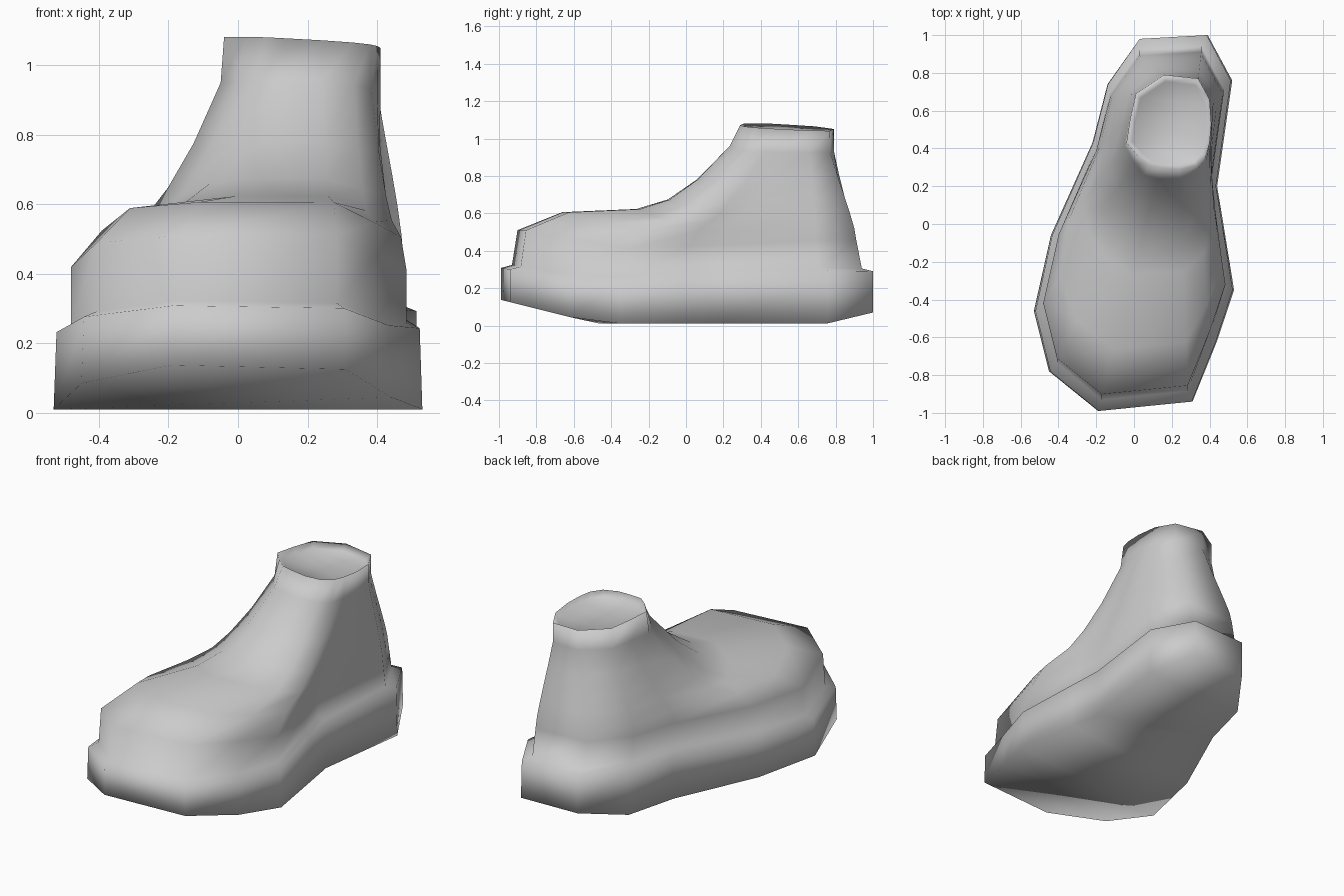
import bpy
import bmesh
from mathutils import Vector

cube = bpy.data.objects.get("Cube")
if cube:
    bpy.data.objects.remove(cube)

# Sole outline from the toe: right chain to the heel, then left chain back
OUTLINE = [(.31, -.94), (.44, -.62), (.53, -.35), (.47, .02), (.44, .2), (.52, .76), (.39, 1),
           (.03, .98), (-.14, .74), (-.22, .43), (-.44, -.06), (-.53, -.46), (-.45, -.78), (-.19, -.99)]
# Ankle opening, one point for each outline point
ANKLE = [(.24, .29), (.33, .31), (.38, .36), (.4, .43), (.41, .53), (.4, .66), (.34, .77),
         (.16, .79), (.01, .69), (-.02, .56), (-.04, .43), (.02, .36), (.08, .31), (.14, .3)]

# Height along the length of the shoe
SOLE_BOTTOM = [(-1, .14), (-.48, .01), (.75, .01), (1, .07)]
SOLE_TOP = [(-1, .31), (-.48, .23), (.2, .3), (1, .29)]
SIDE_TOP = [(-.88, .51), (-.42, .41), (1, .46)]

# Travel towards the ankle and climb, for the long instep and the steep heel
INSTEP = [(.2, .17), (.53, .2), (.67, .29), (.8, .48), (.95, .8), (1, 1)]
HEEL = [(.06, .1), (.2, .25), (.4, .4), (.7, .6), (1, .8), (1, 1)]


def height(profile, y):
    """Piecewise linear height at y."""
    for (y0, z0), (y1, z1) in zip(profile, profile[1:]):
        if y <= y1:
            return z0 + (z1 - z0) * max(0, y - y0) / (y1 - y0)
    return profile[-1][1]


def outline_ring(profile, sx=1, sy=1, lift=0):
    """Scaled outline placed at the height of a profile."""
    return [Vector((.02 + (x - .02) * sx, y * sy, height(profile, y) + lift))
            for x, y in OUTLINE]


def climb_ring(low, high, instep, heel):
    """Ring between the side of the foot and the ankle."""
    ring = []
    for a, b in zip(low, high):
        weight = min(1, (b - a).xy.length / 1.1)
        t, rise = Vector(heel).lerp(Vector(instep), weight)
        p = a.lerp(b, t)
        p.z = a.z + (b.z - a.z) * rise
        ring.append(p)
    return ring


def loft(name, rings, material):
    """Join rings with quads and close both ends with strips across."""
    bm = bmesh.new()
    rows = [[bm.verts.new(p) for p in ring] for ring in rings]
    n = len(OUTLINE)
    for low, high in zip(rows, rows[1:]):
        for i in range(n):
            j = (i + 1) % n
            bm.faces.new((low[i], low[j], high[j], high[i]))
    for row in (rows[0], rows[-1]):
        for i in range(n // 2 - 1):
            bm.faces.new((row[i], row[i + 1], row[n - 2 - i], row[n - 1 - i]))
    bmesh.ops.recalc_face_normals(bm, faces=bm.faces[:])
    for face in bm.faces:
        face.smooth = True
    mesh = bpy.data.meshes.new(name)
    bm.to_mesh(mesh)
    bm.free()
    mesh.materials.append(material)
    obj = bpy.data.objects.new(name, mesh)
    bpy.context.collection.objects.link(obj)
    return obj


grey = bpy.data.materials.new("plain_grey")
grey.use_nodes = True
colour = (.6, .6, .6, 1)
grey.diffuse_color = colour
grey.node_tree.nodes["Principled BSDF"].inputs["Base Color"].default_value = colour

# Sole, ledge and side of the foot
rings = [outline_ring(SOLE_BOTTOM),
         outline_ring(SOLE_TOP, .985),
         outline_ring(SOLE_TOP, .91, .94, .015)]
side = outline_ring(SIDE_TOP, .91, .91)
rings.append(side)

# Instep and ankle
rim = [Vector((x, y, 1.1 - .06 * x - .05 * y)) for x, y in ANKLE]
rings += [climb_ring(side, rim, a, b) for a, b in zip(INSTEP, HEEL)]

# Sunken ankle cap
middle = sum(rim, Vector()) / len(rim)
rings.append([p.lerp(middle, .12) - Vector((0, 0, .03)) for p in rim])

loft("shoe_body", rings, grey)
